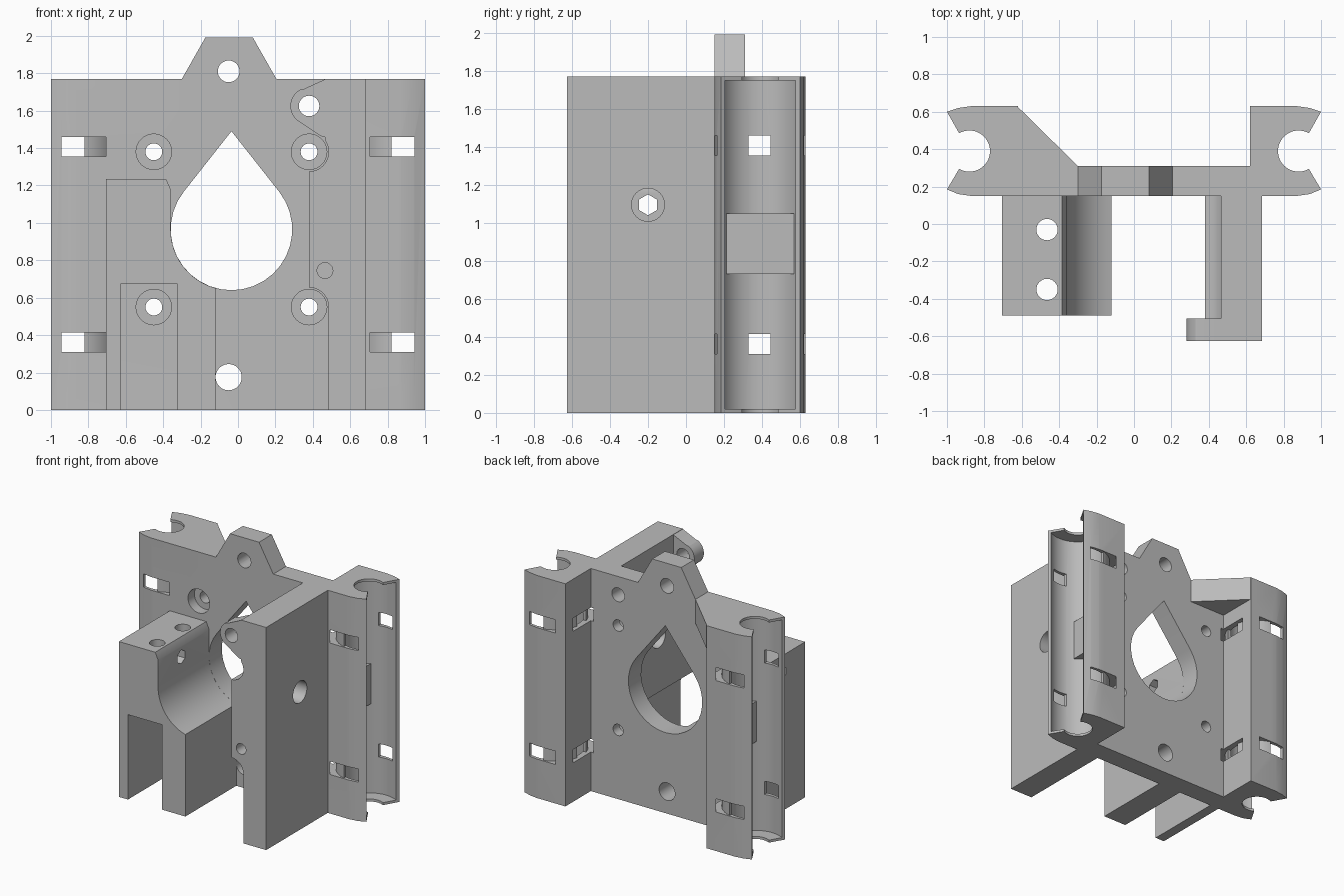
import bpy, bmesh
from math import cos, sin, radians

cube = bpy.data.objects.get("Cube")
if cube:
    bpy.data.objects.remove(cube, do_unlink=True)

grey = bpy.data.materials.new("plain grey")
grey.use_nodes = True
grey.diffuse_color = (0.5, 0.5, 0.5, 1)
grey.node_tree.nodes["Principled BSDF"].inputs["Base Color"].default_value = (0.5, 0.5, 0.5, 1)


def arc(u, v, r, start, end, steps=32):
    """Points on an arc, angles in degrees."""
    angles = [radians(start + (end - start) * i / steps) for i in range(steps + 1)]
    return [(u + r * cos(a), v + r * sin(a)) for a in angles]


def circle(u, v, r, sides=32):
    return arc(u, v, r, 0, 360, sides)[:-1]


def rect(u0, u1, v0, v1):
    return [(u0, v0), (u1, v0), (u1, v1), (u0, v1)]


def flip(points, side):
    return [(u * side, v) for u, v in points]


def prism(name, points, axis, low, high):
    """Extrude a flat outline along one axis."""
    place = {"x": lambda u, v, w: (w, u, v),
             "y": lambda u, v, w: (u, w, v),
             "z": lambda u, v, w: (u, v, w)}[axis]
    bm = bmesh.new()
    bottom = [bm.verts.new(place(u, v, low)) for u, v in points]
    top = [bm.verts.new(place(u, v, high)) for u, v in points]
    bm.faces.new(bottom)
    bm.faces.new(top)
    n = len(points)
    for i in range(n):
        j = (i + 1) % n
        bm.faces.new((bottom[i], bottom[j], top[j], top[i]))
    bmesh.ops.recalc_face_normals(bm, faces=bm.faces)
    mesh = bpy.data.meshes.new(name)
    bm.to_mesh(mesh)
    bm.free()
    mesh.materials.append(grey)
    obj = bpy.data.objects.new(name, mesh)
    bpy.context.collection.objects.link(obj)
    return obj


def combine(target, operation, points, axis, low, high):
    """Add or remove a prism and bake the result."""
    tool = prism("cutter", points, axis, low, high)
    tool.hide_render = True
    mod = target.modifiers.new("combine", "BOOLEAN")
    mod.operation = operation
    mod.solver = "EXACT"
    mod.object = tool
    bpy.context.view_layer.objects.active = target
    bpy.ops.object.modifier_apply(modifier=mod.name)
    bpy.data.objects.remove(tool, do_unlink=True)


def cut(target, *args):
    combine(target, "DIFFERENCE", *args)


def add(target, *args):
    combine(target, "UNION", *args)


HEIGHT = 1.77
FRONT, BACK = 0.15, 0.31
BX, BY = 0.88, 0.39          # bearing axis
SCREWS = [(x, z) for x in (-0.45, 0.38) for z in (0.55, 1.38)]

# Back plate with a bearing holder at each side
half = ([(0.87, FRONT), (0.94, 0.16), (1, 0.185)] + arc(BX, BY, 0.11, 300, 60)
        + [(1, 0.6), (0.94, 0.62), (0.87, 0.63), (0.62, 0.63), (0.62, BACK)])
carriage = prism("carriage_plate", half + flip(half[::-1], -1), "z", 0, HEIGHT)

# Top ear and corner gusset
add(carriage, [(-0.3, 1.6), (0.205, 1.6), (0.205, HEIGHT), (0.08, 1.99),
               (-0.175, 1.99), (-0.3, HEIGHT)], "y", FRONT, BACK)
add(carriage, [(-0.3, BACK), (-0.3, 0.25), (-0.68, 0.25), (-0.68, 0.63), (-0.625, 0.63)],
    "z", 1.58, HEIGHT)

# Bearing pockets, strap channels and spacers
strap = arc(BX, BY, 0.297, 77.4, 282.6) + arc(BX, BY, 0.24, 285.7, 74.3)
for side, label in ((1, "left"), (-1, "right")):
    cut(carriage, flip(circle(BX, BY, 0.214, 48), side), "z", 0.02, HEIGHT - 0.02)
    for z in (0.31, 1.355):
        cut(carriage, flip(strap, side), "z", z, z + 0.105)
        cut(carriage, flip(rect(0.82, 0.945, 0, 0.8), side), "z", z, z + 0.105)
        cut(carriage, flip(rect(0.55, 0.8, 0.33, 0.445), side), "z", z, z + 0.105)
    prism(label + "_bearing_spacer", flip(rect(0.65, 0.77, 0.212, 0.568), side), "z", 0.73, 1.05)

# Teardrop opening and screw holes
cut(carriage, [(-0.035, 1.49)] + arc(-0.035, 0.965, 0.325, 141.8, 398.2, 24), "y", 0, 0.5)
for x, z, r in ((-0.05, 1.81, 0.058), (-0.05, 0.175, 0.07), (0.38, 1.625, 0.055)):
    cut(carriage, circle(x, z, r), "y", 0, 0.5)
for x, z in SCREWS:
    cut(carriage, circle(x, z, 0.045), "y", 0, 0.5)
    cut(carriage, circle(x, z, 0.095), "y", 0, 0.23)

# Front block with a scooped side and a slot between two legs
block = prism("front_block", [(-0.705, 0), (-0.625, 0), (-0.625, 0.675), (-0.325, 0.675),
                              (-0.325, 0), (-0.12, 0)]
              + arc(-0.035, 0.965, 0.325, 254.8, 180, 12)
              + [(-0.36, 1.18), (-0.385, 1.235), (-0.705, 1.235)], "y", -0.49, FRONT)
for y in (-0.03, -0.35):
    cut(block, circle(-0.465, y, 0.057), "z", 0.5, 1.4)
cut(block, circle(-0.2, 1.095, 0.055, 6) and
    [(v - 0.2, u + 1.095) for u, v in circle(0, 0, 0.055, 6)], "x", -0.9, 0)

# Side arm, stepped around the screw heads
arm = prism("side_arm", [(0.685, 0), (0.685, HEIGHT), (0.465, HEIGHT), (0.465, 1.38),
                         (0.38, 1.38), (0.38, 0.55), (0.485, 0.55), (0.485, 0)],
            "y", -0.625, FRONT)
add(arm, [(0.47, HEIGHT), (0.35, 1.715)] + arc(0.38, 1.625, 0.1, 120, 235, 10)
    + [(0.45, 1.46), (0.55, 1.46), (0.55, HEIGHT)], "y", -0.625, -0.505)
for z in (0.55, 1.38):
    cut(arm, circle(0.38, z, 0.105), "y", -1, 0.5)
cut(arm, circle(0.38, 1.625, 0.055), "y", -1, 0.5)
cut(arm, circle(0.465, 0.745, 0.042), "y", -1, -0.2)
cut(arm, circle(-0.2, 1.095, 0.087), "x", 0, 1)

# Smooth the curved walls and keep the edges sharp
for obj in (carriage, block, arm):
    bpy.ops.object.select_all(action="DESELECT")
    obj.select_set(True)
    bpy.context.view_layer.objects.active = obj
    bpy.ops.object.shade_smooth_by_angle(angle=radians(25))
